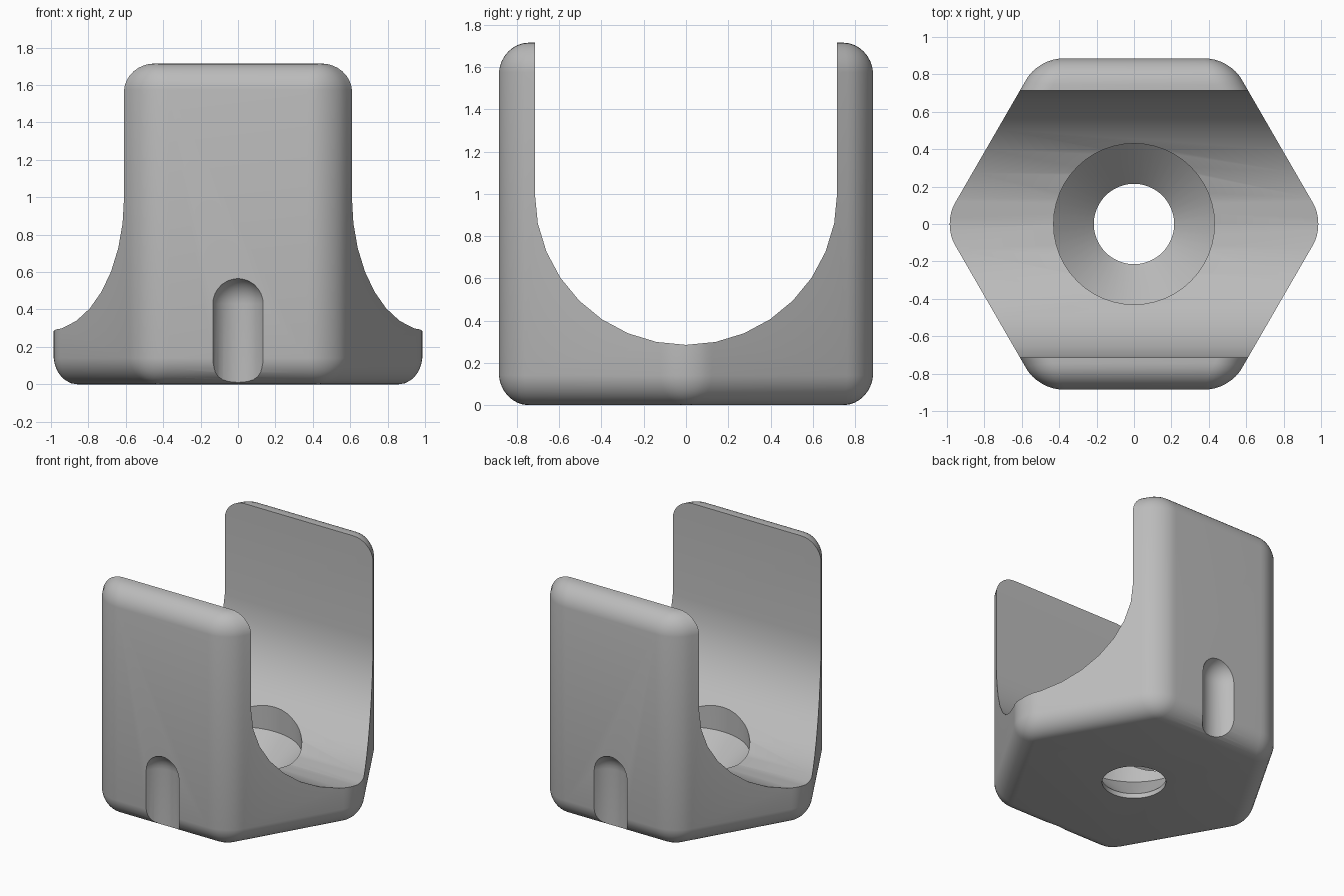
import bpy, bmesh, math
from mathutils import Matrix, Vector

cube = bpy.data.objects.get("Cube")
if cube:
    bpy.data.objects.remove(cube, do_unlink=True)

APOTHEM, HEIGHT, ROUND = 0.885, 1.715, 0.14
CHANNEL_R, CHANNEL_Z = 0.715, 1.0

grey = bpy.data.materials.new("light grey")
grey.use_nodes = True
grey.diffuse_color = (0.5, 0.5, 0.5, 1)
grey.node_tree.nodes["Principled BSDF"].inputs["Base Color"].default_value = (0.5, 0.5, 0.5, 1)


def make_object(name, bm):
    bmesh.ops.recalc_face_normals(bm, faces=bm.faces)
    mesh = bpy.data.meshes.new(name)
    bm.to_mesh(mesh)
    bm.free()
    mesh.materials.append(grey)
    obj = bpy.data.objects.new(name, mesh)
    bpy.context.collection.objects.link(obj)
    return obj


def extruded(name, points, direction):
    """Solid made by sweeping a closed outline along a direction."""
    bm = bmesh.new()
    face = bm.faces.new([bm.verts.new(p) for p in points])
    swept = bmesh.ops.extrude_face_region(bm, geom=[face])["geom"]
    bmesh.ops.translate(bm, vec=direction, verts=[v for v in swept if isinstance(v, bmesh.types.BMVert)])
    return make_object(name, bm)


def turned(name, profile, steps):
    """Solid made by spinning a radius/height profile around z."""
    bm = bmesh.new()
    verts = [bm.verts.new((r, 0, z)) for r, z in profile]
    edges = [bm.edges.new(pair) for pair in zip(verts, verts[1:])]
    bmesh.ops.spin(bm, geom=verts + edges, axis=(0, 0, 1), cent=(0, 0, 0),
                   angle=math.tau, steps=steps, use_duplicate=False)
    bmesh.ops.remove_doubles(bm, verts=bm.verts, dist=0.0001)
    return make_object(name, bm)


# Hexagonal block with every edge rounded
corner = APOTHEM / math.cos(math.pi / 6)
hexagon = [(corner * math.cos(k * math.pi / 3), corner * math.sin(k * math.pi / 3), 0) for k in range(6)]
body = extruded("hex_cradle", hexagon, Vector((0, 0, HEIGHT)))
bevel = body.modifiers.new("rounded edges", "BEVEL")
bevel.width = ROUND
bevel.offset_type = "OFFSET"
bevel.segments = 8
# Offset along each face that yields the wanted radius is smaller on the wide corners
bevel.use_clamp_overlap = True
bevel.limit_method = "NONE"

# U-shaped channel running left to right
arc = [math.pi * (1 + k / 16) for k in range(17)]
outline = [(-2, CHANNEL_R * math.cos(a), CHANNEL_Z + CHANNEL_R * math.sin(a)) for a in arc]
outline += [(-2, CHANNEL_R, 3), (-2, -CHANNEL_R, 3)]
cutters = [extruded("channel_cutter", outline, Vector((4, 0, 0)))]

# Countersunk hole through the floor
cutters.append(turned("hole_cutter", [(0, -0.1), (0.215, -0.1), (0.215, 0.035),
                                      (0.43, 0.25), (0.43, 0.8), (0, 0.8)], 48))

# Round-topped notches low on the front and back
R = 0.146
dome = [(R * math.cos(k * math.pi / 16), 0.43 + R * math.sin(k * math.pi / 16)) for k in range(8)]
for name, side in (("front", -1), ("back", 1)):
    notch = turned(name + "_notch_cutter", [(0, -0.2), (R, -0.2)] + dome + [(0, 0.43 + R)], 32)
    notch.data.transform(Matrix.Translation((0, side * (APOTHEM + R - 0.09), 0)))
    cutters.append(notch)

for cutter in cutters:
    cut = body.modifiers.new(cutter.name, "BOOLEAN")
    cut.operation = "DIFFERENCE"
    cut.solver = "EXACT"
    cut.object = cutter
    cutter.hide_render = True

# Bake the modifiers, drop the cutters, smooth the rounded areas
bpy.context.view_layer.objects.active = body
body.select_set(True)
for modifier in list(body.modifiers):
    bpy.ops.object.modifier_apply(modifier=modifier.name)
for cutter in cutters:
    bpy.data.objects.remove(cutter, do_unlink=True)
bpy.ops.object.select_all(action="DESELECT")
body.select_set(True)
bpy.ops.object.shade_smooth_by_angle(angle=math.radians(30))
